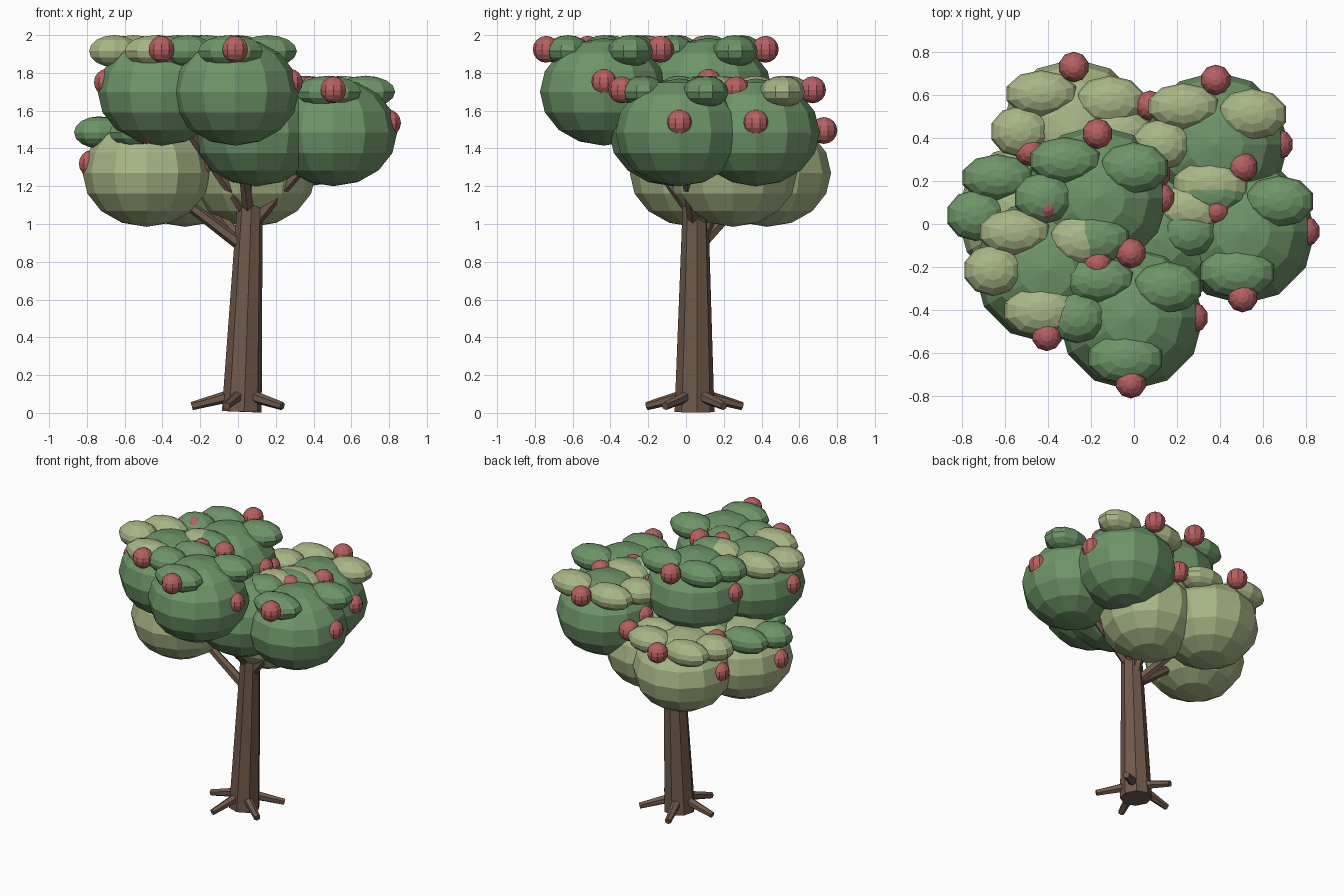
import bpy, bmesh, math
from mathutils import Vector, Matrix

cube = bpy.data.objects.get("Cube")
if cube:
    bpy.data.objects.remove(cube, do_unlink=True)


def material(name, rgb):
    m = bpy.data.materials.new(name)
    m.use_nodes = True
    m.diffuse_color = (*rgb, 1)
    m.node_tree.nodes["Principled BSDF"].inputs["Base Color"].default_value = (*rgb, 1)
    return m


BARK = material("bark brown", (0.162, 0.102, 0.069))
DARK = material("dark leaf green", (0.155, 0.300, 0.140))
LIGHT = material("light leaf green", (0.392, 0.468, 0.238))
RED = material("fruit red", (0.470, 0.117, 0.122))


def make_object(name, bm, mat):
    mesh = bpy.data.meshes.new(name)
    bm.to_mesh(mesh)
    bm.free()
    mesh.materials.append(mat)
    obj = bpy.data.objects.new(name, mesh)
    bpy.context.collection.objects.link(obj)
    return obj


def ellipsoid(name, centre, radii, mat, segments, rings):
    bm = bmesh.new()
    bmesh.ops.create_uvsphere(
        bm, u_segments=segments, v_segments=rings, radius=1,
        matrix=Matrix.Translation(centre) @ Matrix.Diagonal((*radii, 1)))
    return make_object(name, bm, mat)


def limb(name, start, end, r1, r2, sides):
    """Tapered faceted rod from start to end."""
    start, end = Vector(start), Vector(end)
    axis = end - start
    turn = axis.to_track_quat('Z', 'Y').to_matrix().to_4x4()
    bm = bmesh.new()
    bmesh.ops.create_cone(
        bm, cap_ends=True, segments=sides, radius1=r1, radius2=r2,
        depth=axis.length,
        matrix=Matrix.Translation((start + end) / 2) @ turn)
    return make_object(name, bm, BARK)


# Trunk, leaning slightly to the left
BASE, TOP = Vector((0.02, 0.045, 0.006)), Vector((0.063, 0.05, 1.10))
limb("trunk", BASE, TOP, 0.106, 0.068, 8)

# Five roots spread evenly around the foot
for i in range(5):
    a = math.radians(180 + 72 * i)
    d = Vector((math.cos(a), math.sin(a), 0))
    limb(f"root_{i + 1}", BASE + d * 0.04 + Vector((0, 0, 0.09)),
         BASE + d * 0.265 + Vector((0, 0, 0.03)), 0.034, 0.022, 6)

# Crown clumps: centre, body colour, tuft colour, height where its branch starts
CLUMPS = [
    ((-0.015, -0.435, 1.70), DARK, DARK, 1.04),
    ((-0.170, 0.120, 1.70), DARK, DARK, 1.04),
    ((-0.405, -0.215, 1.70), DARK, LIGHT, 1.04),
    ((0.505, -0.035, 1.485), DARK, DARK, 0.98),
    ((0.380, 0.370, 1.485), DARK, LIGHT, 0.98),
    ((0.100, -0.070, 1.485), DARK, LIGHT, 0.98),
    ((-0.280, 0.430, 1.27), LIGHT, LIGHT, 0.86),
    ((0.075, 0.250, 1.27), LIGHT, LIGHT, 0.86),
    ((-0.485, 0.040, 1.27), LIGHT, DARK, 0.86),
]
# Leaf tufts and fruit sit in the same places on each clump
TUFTS = [
    ((0.17, 0.14, 0.215), (0.165, 0.12, 0.085)),
    ((-0.025, -0.19, 0.215), (0.18, 0.12, 0.085)),
    ((-0.25, 0.0, 0.215), (0.14, 0.12, 0.085)),
    ((-0.15, 0.175, 0.215), (0.17, 0.11, 0.085)),
]
FRUIT = [(0, -0.305, 0.225), (0, 0.30, 0.225), (0.29, 0, 0.05), (-0.29, 0, 0.05)]

for n, (centre, body, leaf, z) in enumerate(CLUMPS, 1):
    c = Vector(centre)
    ellipsoid(f"clump_{n}", c, (0.338, 0.338, 0.285), body, 12, 8)
    for k, (offset, radii) in enumerate(TUFTS, 1):
        ellipsoid(f"clump_{n}_tuft_{k}", c + Vector(offset), radii, leaf, 10, 8)
    for k, offset in enumerate(FRUIT, 1):
        ellipsoid(f"clump_{n}_fruit_{k}", c + Vector(offset), (0.071,) * 3, RED, 10, 8)
    # Branch from the trunk into the clump
    limb(f"branch_{n}", BASE.lerp(TOP, z / TOP.z), c, 0.036, 0.022, 6)
